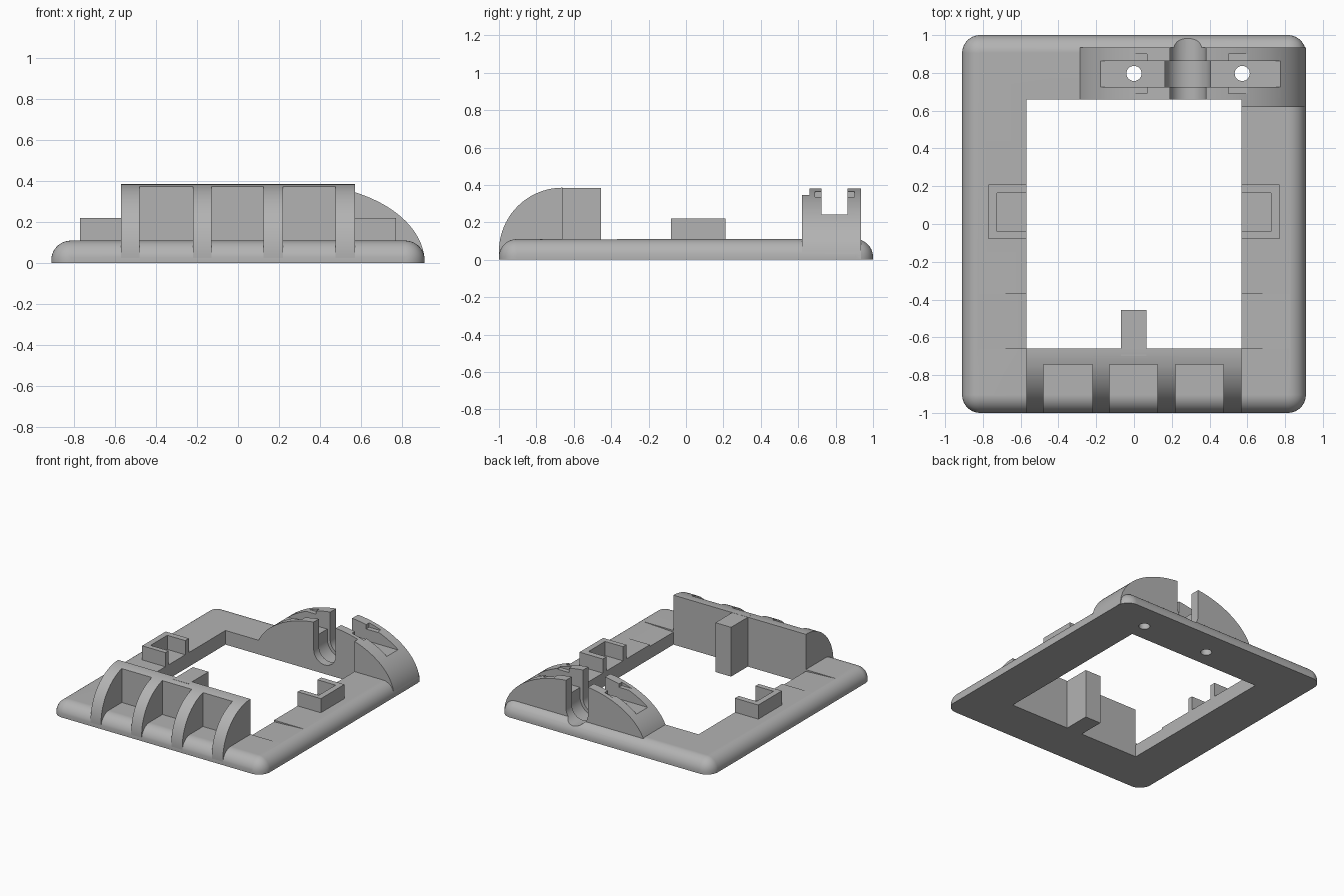
import bpy
import bmesh
from math import sin, cos, pi, radians

if "Cube" in bpy.data.objects:
    bpy.data.objects.remove(bpy.data.objects["Cube"], do_unlink=True)

grey = bpy.data.materials.new("plain grey")
grey.use_nodes = True
grey.diffuse_color = (0.45, 0.45, 0.45, 1)
grey.node_tree.nodes["Principled BSDF"].inputs["Base Color"].default_value = (0.45, 0.45, 0.45, 1)


def finish(bm, name):
    bmesh.ops.recalc_face_normals(bm, faces=bm.faces)
    mesh = bpy.data.meshes.new(name)
    bm.to_mesh(mesh)
    bm.free()
    mesh.materials.append(grey)
    obj = bpy.data.objects.new(name, mesh)
    bpy.context.collection.objects.link(obj)
    return obj


def prism(name, points, axis, start, end):
    """Extrude a 2D outline along x, y or z; the outline uses the other two axes."""
    place = {"x": lambda a, b, t: (t, a, b),
             "y": lambda a, b, t: (a, t, b),
             "z": lambda a, b, t: (a, b, t)}[axis]
    bm = bmesh.new()
    low = [bm.verts.new(place(a, b, start)) for a, b in points]
    high = [bm.verts.new(place(a, b, end)) for a, b in points]
    bm.faces.new(low)
    bm.faces.new(high)
    n = len(points)
    for i in range(n):
        j = (i + 1) % n
        bm.faces.new((low[i], low[j], high[j], high[i]))
    return finish(bm, name)


def box(name, x, y, z):
    x = sorted(x)
    return prism(name, [(x[0], y[0]), (x[1], y[0]), (x[1], y[1]), (x[0], y[1])], "z", *z)


def arc(cx, cy, rx, ry, a0, a1, steps):
    return [(cx + rx * cos(radians(a0 + (a1 - a0) * i / steps)),
             cy + ry * sin(radians(a0 + (a1 - a0) * i / steps))) for i in range(steps + 1)]


def combine(target, tool, operation):
    mod = target.modifiers.new("combine", "BOOLEAN")
    mod.operation = operation
    mod.solver = "EXACT"
    mod.object = tool
    bpy.context.view_layer.update()
    result = bpy.data.meshes.new_from_object(
        target.evaluated_get(bpy.context.evaluated_depsgraph_get()))
    target.modifiers.clear()
    target.data = result
    bpy.data.objects.remove(tool, do_unlink=True)


def add(target, tool):
    combine(target, tool, "UNION")


def cut(target, tool):
    combine(target, tool, "DIFFERENCE")


# Base plate with rounded corners and rounded upper edge
bm = bmesh.new()
bmesh.ops.create_cube(bm, size=1)
for v in bm.verts:
    v.co = (v.co.x * 1.82, v.co.y * 2, (v.co.z + 0.5) * 0.11)
edges = [e for e in bm.edges if max(v.co.z for v in e.verts) > 0.05]
bmesh.ops.bevel(bm, geom=edges, offset=0.095, segments=10, profile=0.5, affect="EDGES")
frame = finish(bm, "frame")

# Curved front guard with three pockets between ribs
guard = prism("guard", [(-0.62, 0.005), (-0.62, 0.385)]
              + arc(-0.66, 0.045, 0.34, 0.34, 90, 186, 32), "x", -0.57, 0.57)
for left, right in ((-0.48, -0.22), (-0.13, 0.125), (0.22, 0.475)):
    cut(guard, box("pocket", (left, right), (-1.1, -0.745), (-0.1, 0.5)))
add(frame, guard)

# Arched rear holder
add(frame, prism("arch", arc(0.3, 0.002, 0.61, 0.383, 0, 180, 56), "y", 0.62, 0.935))

# Side clips
for s in (-1, 1):
    add(frame, box("clip", (s * 0.5, s * 0.77), (-0.08, 0.21), (0.05, 0.22)))

# Central opening
cut(frame, box("opening", (-0.57, 0.57), (-0.66, 0.66), (-0.1, 0.6)))

# Clip recesses and shallow sloping reliefs on the side rails
for s in (-1, 1):
    cut(frame, box("recess", (s * 0.5, s * 0.725), (-0.04, 0.165), (0.11, 0.4)))
    slope = [(s * 0.5, 0.0937), (s * 0.85, 0.11), (s * 0.85, 0.15), (s * 0.5, 0.15)]
    cut(frame, prism("relief", slope, "y", -0.66, -0.37))


# U-shaped channel through the arch, with a wider groove in its middle
def channel(radius, start, end):
    outline = arc(0.285, 0.165, radius, radius, 180, 360, 24)
    return prism("channel", outline + [(0.285 + radius, 0.6), (0.285 - radius, 0.6)],
                 "y", start, end)


cut(frame, channel(0.095, 0.6, 1.1))
cut(frame, channel(0.12, 0.725, 0.863))

# Strap slot with side notches and screw holes
cut(frame, box("slot", (-0.2, 0.775), (0.725, 0.863), (0.24, 0.6)))
for left, right in ((-0.02, 0.07), (0.5, 0.6)):
    cut(frame, box("notch", (left, right), (0.69, 0.9), (0.33, 0.365)))
for x in (0, 0.573):
    cut(frame, prism("hole", arc(x, 0.797, 0.04, 0.04, 0, 348.75, 31), "z", -0.1, 0.6))

# Upright tab behind the guard
add(frame, box("tab", (-0.07, 0.065), (-0.70, -0.455), (0, 0.384)))

# Smooth curved surfaces, crisp edges
bpy.ops.object.select_all(action="DESELECT")
frame.select_set(True)
bpy.context.view_layer.objects.active = frame
bpy.ops.object.shade_smooth_by_angle(angle=radians(25))
weighted = frame.modifiers.new("weighted normals", "WEIGHTED_NORMAL")
weighted.keep_sharp = True
